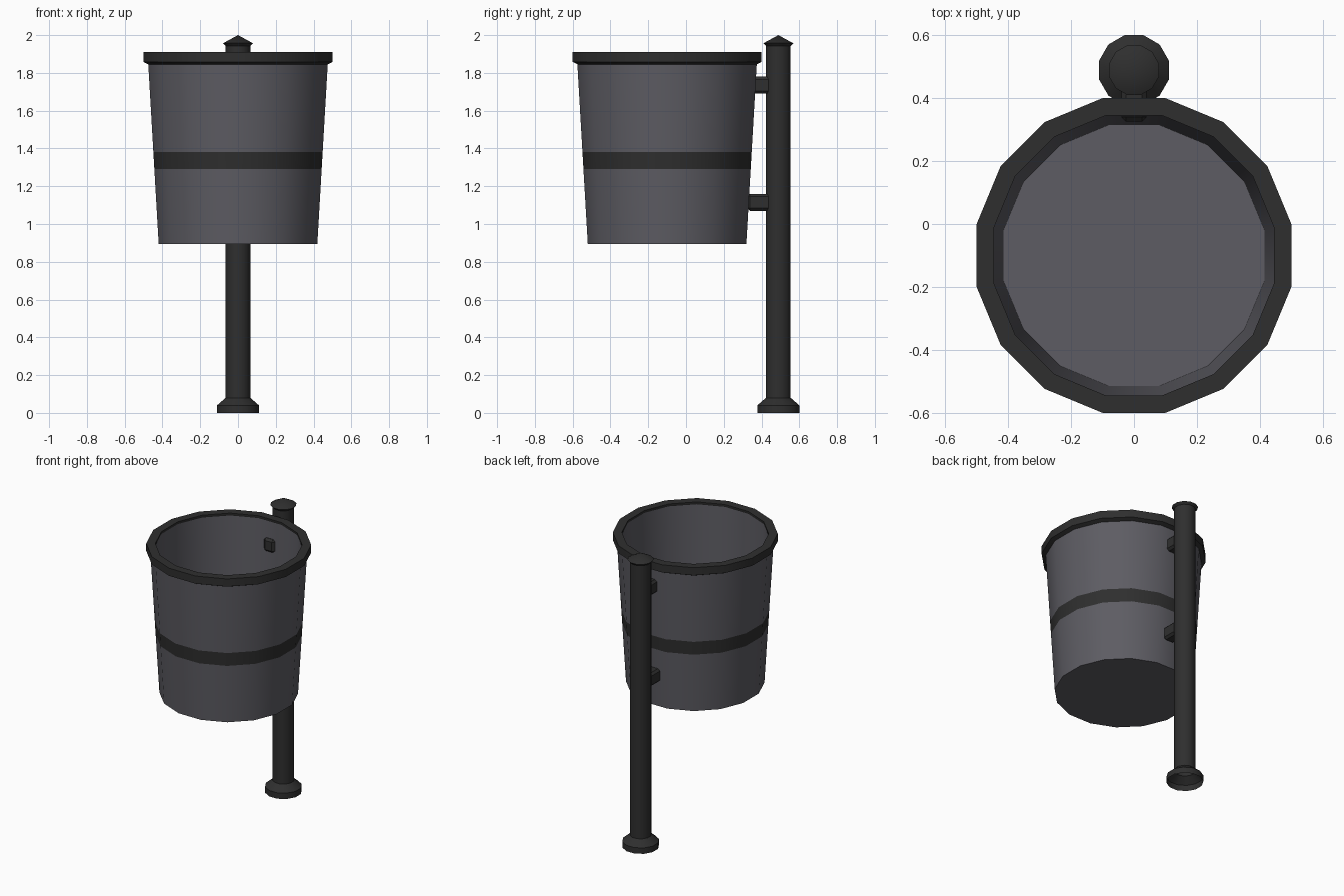
import bpy, bmesh, math
from mathutils import Vector

default = bpy.data.objects.get("Cube")
if default:
    bpy.data.objects.remove(default, do_unlink=True)


def material(name, color):
    m = bpy.data.materials.new(name)
    m.use_nodes = True
    m.diffuse_color = (*color, 1)
    bsdf = next(n for n in m.node_tree.nodes if n.type == 'BSDF_PRINCIPLED')
    bsdf.inputs["Base Color"].default_value = (*color, 1)
    return m


GREY = material("bin grey", (0.11, 0.108, 0.125))
DARK = material("dark metal", (0.028, 0.028, 0.028))


def finish(bm, name, mats):
    """Turn a bmesh into a smooth-shaded object with sharp edges kept."""
    mesh = bpy.data.meshes.new(name)
    bm.to_mesh(mesh)
    bm.free()
    obj = bpy.data.objects.new(name, mesh)
    bpy.context.collection.objects.link(obj)
    for m in mats:
        mesh.materials.append(m)
    bpy.ops.object.select_all(action='DESELECT')
    obj.select_set(True)
    bpy.context.view_layer.objects.active = obj
    bpy.ops.object.shade_smooth_by_angle(angle=math.radians(35))
    return obj


def lathe(name, profile, sides, y, mats, dark_segments=()):
    """Spin (flat radius, z) points around a vertical axis, flats on the axes."""
    bm = bmesh.new()
    step = math.tau / sides
    grow = 1 / math.cos(step / 2)
    rings = [[bm.verts.new((r * grow * math.cos((i + 0.5) * step),
                            y + r * grow * math.sin((i + 0.5) * step), z))
              for i in range(sides)] for r, z in profile]
    for s, (low, high) in enumerate(zip(rings, rings[1:])):
        for i in range(sides):
            j = (i + 1) % sides
            face = bm.faces.new((low[i], low[j], high[j], high[i]))
            face.material_index = int(s in dark_segments)
    bmesh.ops.remove_doubles(bm, verts=bm.verts, dist=1e-5)
    return finish(bm, name, mats)


BIN_Y, POST_Y = -0.1, 0.489


def wall(z):
    return 0.42 + 0.055 * (z - 0.895) / 0.95, z


# Bin shell with painted band, open at the top
lathe("bin_body",
      [(0, 0.895), wall(0.895), wall(1.29), wall(1.38), wall(1.87),
       (0.446, 1.9), (0.414, 0.91), (0, 0.91)],
      16, BIN_Y, [GREY, DARK], dark_segments=(2,))

# Rim collar
lathe("bin_rim",
      [(0.445, 1.895), (0.474, 1.845), (0.5, 1.858), (0.5, 1.91),
       (0.445, 1.91), (0.445, 1.895)],
      16, BIN_Y, [DARK])

# Post with flared, hollow foot and pointed cap
lathe("post",
      [(0.111, 0), (0.111, 0.04), (0.065, 0.08), (0.065, 1.942),
       (0.079, 1.957), (0, 2.0)],
      12, POST_Y, [DARK])

# Brackets joining the bin to the post
for label, z in (("upper", 1.735), ("lower", 1.115)):
    bm = bmesh.new()
    bmesh.ops.create_cube(bm, size=1)
    bmesh.ops.scale(bm, vec=Vector((0.08, 0.125, 0.09)), verts=bm.verts)
    bmesh.ops.bevel(bm, geom=bm.edges[:], offset=0.014, segments=1, affect='EDGES')
    bmesh.ops.translate(bm, vec=Vector((0, 0.388, z)), verts=bm.verts)
    finish(bm, label + "_bracket", [DARK])
